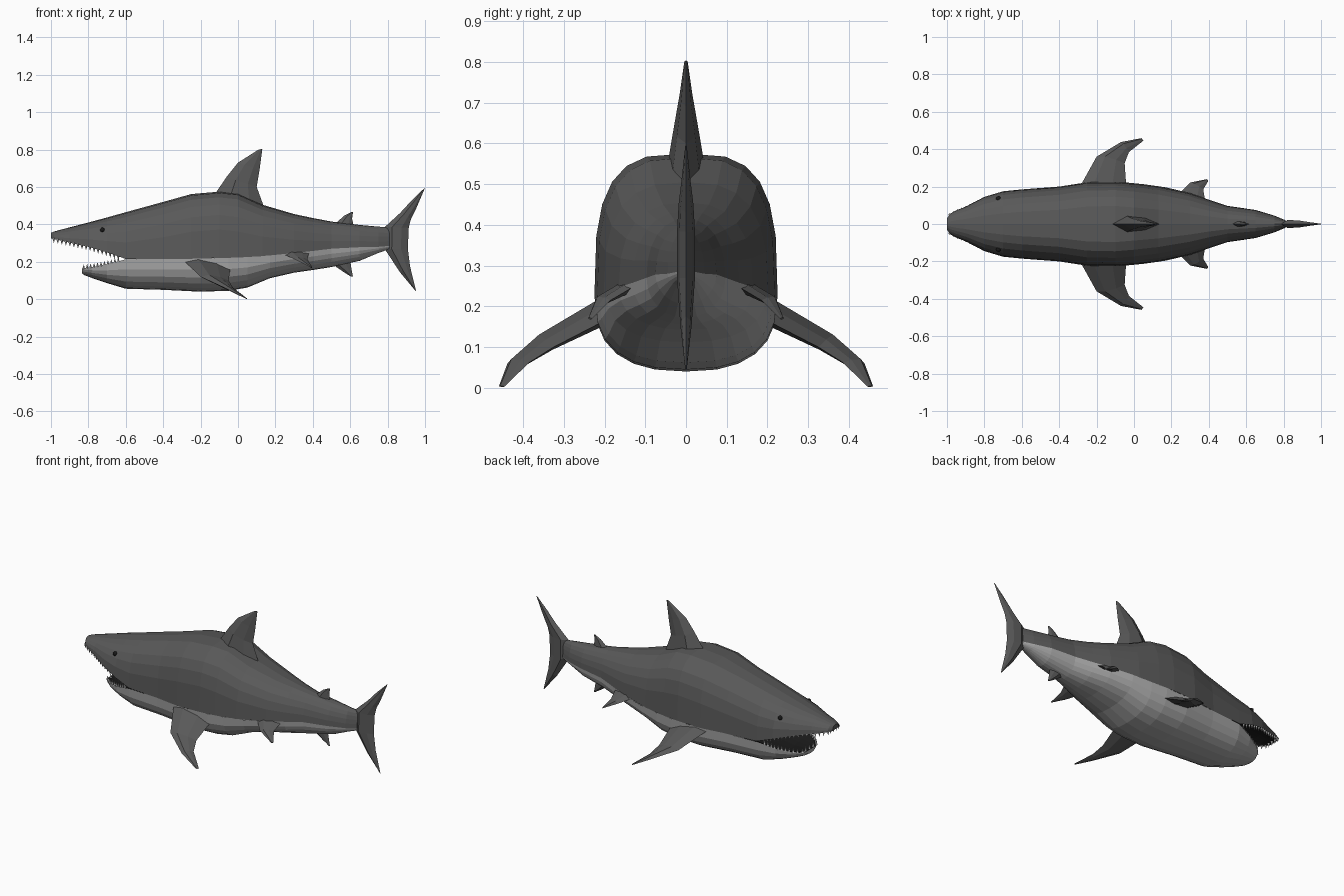
import bpy, bmesh, math
from mathutils import Vector, Matrix

if "Cube" in bpy.data.objects:
    bpy.data.objects.remove(bpy.data.objects["Cube"])


def material(name, v):
    m = bpy.data.materials.new(name)
    m.diffuse_color = (v, v, v, 1)
    m.use_nodes = True
    m.node_tree.nodes["Principled BSDF"].inputs["Base Color"].default_value = m.diffuse_color
    return m


DARK = material("dark_grey", 0.1)
LIGHT = material("light_grey", 0.4)
BLACK = material("black", 0.01)
WHITE = material("white", 0.85)


def finish(bm, name, mat):
    bmesh.ops.recalc_face_normals(bm, faces=bm.faces)
    me = bpy.data.meshes.new(name)
    bm.to_mesh(me)
    bm.free()
    me.materials.append(mat)
    ob = bpy.data.objects.new(name, me)
    bpy.context.collection.objects.link(ob)
    return ob


def skin(bm, rings, closed, caps):
    rows = [[bm.verts.new(p) for p in r] for r in rings]
    n = len(rows[0])
    for a, b in zip(rows, rows[1:]):
        for i in range(n if closed else n - 1):
            j = (i + 1) % n
            bm.faces.new((a[i], a[j], b[j], b[i]))
    for k in caps:
        bm.faces.new(rows[k])


def arch(x, w, z0, z1, n, seg=12):
    """Half superellipse across the body, from side line z0 to crown z1."""
    pts = []
    for i in range(seg + 1):
        a = math.pi * i / seg
        c, s = math.cos(a), max(0, math.sin(a))
        if i == seg:
            s = 0
        pts.append((x, math.copysign(abs(c) ** (2 / n), c) * w, z0 + (z1 - z0) * s ** (2 / n)))
    return pts


def shell(name, table, mat, caps):
    bm = bmesh.new()
    skin(bm, [arch(*row) for row in table], False, caps)
    return finish(bm, name, mat)


# Body stations: x, half width, side line z, crown z, squareness
back = [(-1, .03, .325, .355, 2), (-.985, .053, .322, .361, 2), (-.95, .073, .314, .371, 2.1),
        (-.9, .093, .302, .384, 2.2), (-.8, .145, .28, .41, 2.3), (-.7, .175, .25, .437, 2.4),
        (-.6, .185, .215, .465, 2.6), (-.4, .2, .215, .52, 2.8), (-.25, .223, .216, .562, 3.1),
        (-.1, .225, .22, .575, 3.2), (0, .218, .222, .565, 3), (.13, .202, .23, .505, 2.8),
        (.3, .165, .247, .455, 2.5), (.4, .13, .258, .434, 2.3), (.5, .097, .27, .415, 2.2),
        (.65, .075, .278, .397, 2.1), (.75, .045, .28, .388, 2), (.81, .02, .285, .383, 2)]
belly = [(-.835, .05, .163, .138, 2), (-.82, .08, .166, .128, 2.1), (-.78, .115, .172, .113, 2.2),
         (-.7, .155, .187, .086, 2.4), (-.6, .185, .213, .056, 2.5), (-.4, .2, .215, .05, 2.5),
         (-.2, .224, .217, .04, 2.5), (-.05, .223, .221, .045, 2.5), (.05, .213, .225, .062, 2.5),
         (.17, .196, .234, .112, 2.4), (.3, .165, .247, .142, 2.3), (.4, .13, .258, .156, 2.2),
         (.5, .097, .27, .172, 2.1), (.65, .075, .278, .205, 2), (.75, .045, .28, .247, 2),
         (.81, .02, .285, .268, 2)]
shell("upper_body", back, DARK, (0, -1))
shell("belly", belly, LIGHT, (0, -1))

# Mouth lining: hollow palate and jaw floor
shell("palate", [(-.998, .028, .325, .328, 2), (-.95, .07, .314, .33, 2), (-.9, .09, .302, .34, 2),
                 (-.8, .14, .28, .345, 2), (-.7, .168, .25, .33, 2), (-.6, .178, .216, .3, 2),
                 (-.5, .18, .216, .26, 2)], BLACK, (-1,))
shell("jaw_floor", [(-.833, .047, .163, .16, 2), (-.78, .11, .172, .14, 2), (-.7, .148, .187, .13, 2),
                    (-.6, .178, .213, .14, 2), (-.5, .18, .214, .17, 2)], BLACK, (-1,))


def fin(name, sections, normal, mirror=False):
    """Lens-shaped fin skinned through (leading, trailing, half thickness) sections."""
    n = Vector(normal).normalized()
    rings = []
    for le, te, t in sections:
        le, te = Vector(le), Vector(te)
        p, q = le.lerp(te, .3), le.lerp(te, .7)
        rings.append([le, p + n * t, q + n * t * .75, te, q - n * t * .75, p - n * t])
    bm = bmesh.new()
    skin(bm, rings, True, (0, -1))
    if mirror:
        skin(bm, [[Vector((v.x, -v.y, v.z)) for v in r] for r in rings], True, (0, -1))
    finish(bm, name, DARK)


def upright(name, rows):
    fin(name, [((a, 0, b), (c, 0, d), t) for a, b, c, d, t in rows], (0, 1, 0))


# Fins on the centre line
upright("dorsal_fin", [(-.125, .56, .142, .485, .047), (-.06, .655, .1, .6, .03),
                       (0, .73, .115, .69, .016), (.11, .8, .13, .803, .004)])
upright("second_dorsal_fin", [(.515, .4, .62, .385, .016), (.57, .448, .61, .43, .009),
                              (.605, .465, .615, .465, .003)])
upright("anal_fin", [(.5, .19, .6, .205, .016), (.565, .145, .608, .155, .009),
                     (.605, .12, .615, .12, .003)])
upright("tail_fin", [(.995, .592, 1, .595, .002), (.93, .53, .955, .49, .01),
                     (.868, .462, .925, .43, .018), (.785, .386, .913, .383, .022),
                     (.785, .268, .908, .27, .022), (.865, .145, .92, .175, .014),
                     (.947, .047, .952, .044, .002)])

# Paired side fins
fin("pectoral_fins", [((-.30, .18, .215), (-.04, .18, .175), .03),
                      ((-.20, .36, .12), (-.05, .325, .1), .02),
                      ((-.07, .438, .06), (-.027, .385, .062), .012),
                      ((.04, .459, .004), (.05, .445, .003), .002)], (0, .55, .83), True)
fin("pelvic_fins", [((.21, .13, .255), (.385, .1, .265), .02),
                    ((.30, .222, .215), (.37, .185, .215), .011),
                    ((.39, .24, .17), (.397, .23, .17), .003)], (0, .6, .8), True)


def row_point(table, x):
    for a, b in zip(table, table[1:]):
        if a[0] <= x <= b[0]:
            f = (x - a[0]) / (b[0] - a[0])
            return a[1] + (b[1] - a[1]) * f, a[2] + (b[2] - a[2]) * f


def teeth(name, table, x0, x1, count, direction):
    bm = bmesh.new()
    spots = []
    w0, z0 = row_point(table, x0)
    for f in (-.5, 0, .5):
        spots.append((x0, w0 * f, z0))
    for i in range(count):
        x = x0 + (x1 - x0) * i / (count - 1)
        w, z = row_point(table, x)
        spots += [(x, w * .95, z), (x, -w * .95, z)]
    for x, y, z in spots:
        m = Matrix.Translation((x, y, z + direction * .008))
        if direction < 0:
            m = m @ Matrix.Rotation(math.pi, 4, 'X')
        bmesh.ops.create_cone(bm, cap_ends=True, segments=4, radius1=.008, radius2=0,
                              depth=.026, matrix=m)
    finish(bm, name, WHITE)


# Teeth rows
teeth("upper_teeth", back, -.985, -.64, 17, -1)
teeth("lower_teeth", belly, -.825, -.64, 11, 1)

# Eyes
bm = bmesh.new()
for s in (-1, 1):
    bmesh.ops.create_uvsphere(bm, u_segments=10, v_segments=6, radius=.013,
                              matrix=Matrix.Translation((-.725, s * .136, .37)))
finish(bm, "eyes", BLACK)
